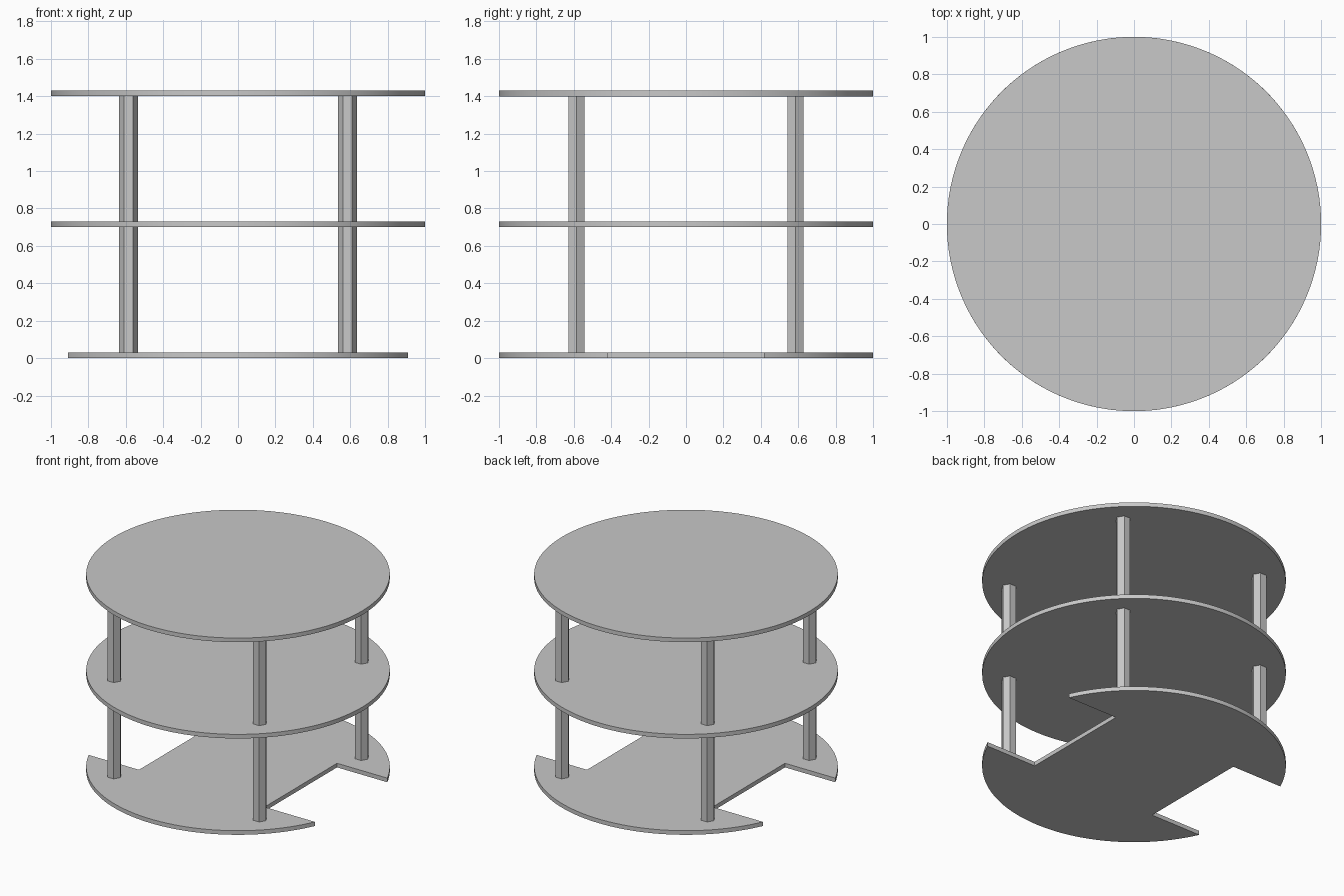
import bpy, bmesh
from math import asin, cos, sin, pi, radians

cube = bpy.data.objects.get("Cube")
if cube:
    bpy.data.objects.remove(cube, do_unlink=True)

THICK = 0.03
SHELF_Z = 0.70
TOP_Z = 1.40
POST = 0.585        # post offset along x and y
NOTCH_Y = 0.416     # half width of the base notches
NOTCH_X = 0.505     # inner edge of the base notches

grey = bpy.data.materials.new("plain grey")
grey.use_nodes = True
colour = (0.58, 0.58, 0.58, 1)
grey.diffuse_color = colour
grey.node_tree.nodes["Principled BSDF"].inputs["Base Color"].default_value = colour


def prism(name, outline, z, height, smooth=False):
    """Extrude a flat outline upwards from z."""
    bm = bmesh.new()
    face = bm.faces.new([bm.verts.new((x, y, z)) for x, y in outline])
    extruded = bmesh.ops.extrude_face_region(bm, geom=[face])["geom"]
    verts = [v for v in extruded if isinstance(v, bmesh.types.BMVert)]
    bmesh.ops.translate(bm, verts=verts, vec=(0, 0, height))
    bmesh.ops.recalc_face_normals(bm, faces=bm.faces)
    mesh = bpy.data.meshes.new(name)
    bm.to_mesh(mesh)
    bm.free()
    mesh.materials.append(grey)
    obj = bpy.data.objects.new(name, mesh)
    bpy.context.collection.objects.link(obj)
    if smooth:
        bpy.ops.object.select_all(action="DESELECT")
        obj.select_set(True)
        bpy.context.view_layer.objects.active = obj
        bpy.ops.object.shade_smooth_by_angle(angle=radians(20))
    return obj


def arc(radius, start, end, steps):
    angles = [start + (end - start) * i / steps for i in range(steps + 1)]
    return [(radius * cos(a), radius * sin(a)) for a in angles]


# Round top and middle shelf
circle = arc(1, 0, 2 * pi, 128)[:-1]
prism("top_board", circle, TOP_Z, THICK, True)
prism("middle_shelf", circle, SHELF_Z, THICK, True)

# Base board with a square notch on each side
tip = asin(NOTCH_Y)
base = arc(1, tip, pi - tip, 90) + [(-NOTCH_X, NOTCH_Y), (-NOTCH_X, -NOTCH_Y)]
base += arc(1, pi + tip, 2 * pi - tip, 90) + [(NOTCH_X, -NOTCH_Y), (NOTCH_X, NOTCH_Y)]
prism("base_board", base, 0, THICK, True)

# Hexagonal posts, in two tiers between the boards
hexagon = arc(0.05, 0, 2 * pi, 6)[:-1]
for side, sx in (("left", 1), ("right", -1)):
    for end, sy in (("front", -1), ("back", 1)):
        outline = [(x + sx * POST, y + sy * POST) for x, y in hexagon]
        for tier, z, stop in (("lower", THICK, SHELF_Z), ("upper", SHELF_Z + THICK, TOP_Z)):
            prism(f"{tier}_{end}_{side}_post", outline, z, stop - z)
